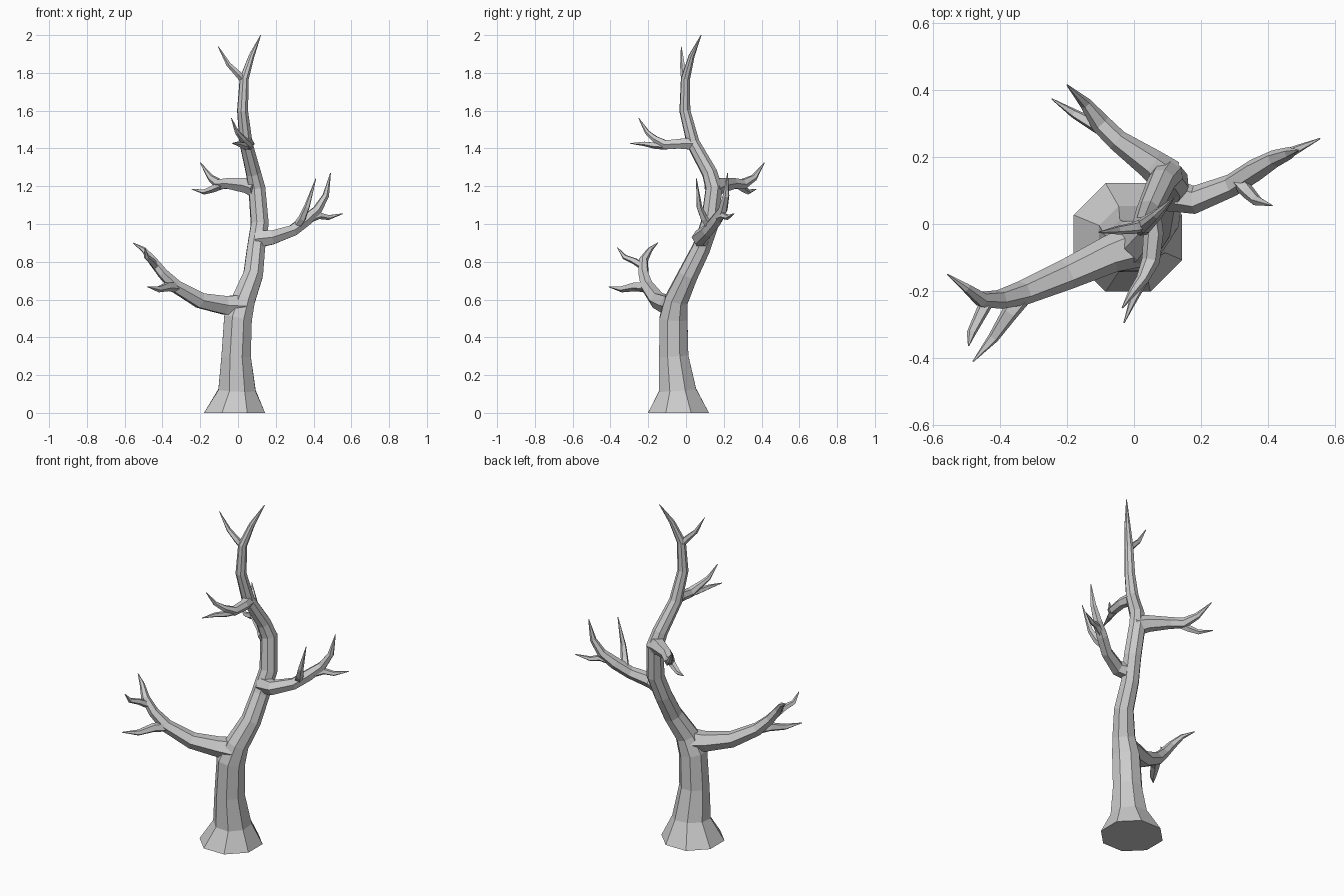
import bpy, bmesh
from math import pi, cos, sin
from mathutils import Vector


def limb(name, sides, pts, flat_start=False):
    """Low-poly tapered tube through (x, y, z, radius) points."""
    bm = bmesh.new()
    pos = [Vector(p[:3]) for p in pts]
    n = len(pos)
    rings, u, prev = [], None, None
    for i, p in enumerate(pos):
        a = (p - pos[i - 1]).normalized() if i else Vector()
        b = (pos[i + 1] - p).normalized() if i < n - 1 else Vector()
        t = (a + b).normalized()
        if flat_start and i == 0:
            t = Vector((0, 0, 1))
        if u is None:
            ref = Vector((1, 0, 0)) if abs(t.z) > 0.8 else Vector((0, 0, 1))
            u = (ref - t * ref.dot(t)).normalized()
        else:
            u = prev.rotation_difference(t) @ u
        prev = t
        v = t.cross(u)
        ring = []
        for k in range(sides):
            ang = 2 * pi * (k + 0.5) / sides
            ring.append(bm.verts.new(p + (u * cos(ang) + v * sin(ang)) * pts[i][3]))
        rings.append(ring)
    for r0, r1 in zip(rings, rings[1:]):
        for k in range(sides):
            j = (k + 1) % sides
            bm.faces.new((r0[k], r0[j], r1[j], r1[k]))
    bm.faces.new(rings[0][::-1])
    bm.faces.new(rings[-1])
    bmesh.ops.recalc_face_normals(bm, faces=bm.faces)
    me = bpy.data.meshes.new(name)
    bm.to_mesh(me)
    bm.free()
    ob = bpy.data.objects.new(name, me)
    bpy.context.collection.objects.link(ob)
    return ob


# Trunk with flared foot, ending in the tall top spike
limb("trunk", 8, [
    (-0.018, -0.04, 0, 0.175), (-0.005, -0.045, 0.12, 0.107),
    (-0.01, -0.065, 0.30, 0.084), (0.0, -0.066, 0.50, 0.080),
    (0.03, -0.05, 0.60, 0.066), (0.08, 0.01, 0.73, 0.056),
    (0.095, 0.08, 0.87, 0.051), (0.115, 0.125, 1.0, 0.050),
    (0.10, 0.148, 1.19, 0.047), (0.082, 0.125, 1.27, 0.042),
    (0.042, 0.037, 1.43, 0.036), (0.024, -0.006, 1.60, 0.030),
    (0.033, -0.003, 1.77, 0.025), (0.072, 0.03, 1.89, 0.016),
    (0.12, 0.08, 2.0, 0.002)], True)
limb("top_twig", 5, [
    (0.035, 0.0, 1.755, 0.020), (0.0, -0.012, 1.795, 0.018),
    (-0.05, -0.018, 1.845, 0.013), (-0.105, -0.025, 1.94, 0.002)])

# Low left branch and its twigs
limb("left_branch", 6, [
    (0.02, -0.06, 0.565, 0.068), (-0.07, -0.09, 0.57, 0.056),
    (-0.20, -0.15, 0.595, 0.046), (-0.33, -0.205, 0.67, 0.037),
    (-0.40, -0.225, 0.74, 0.029), (-0.455, -0.225, 0.81, 0.024),
    (-0.50, -0.19, 0.865, 0.014), (-0.556, -0.15, 0.9, 0.002)])
limb("left_lower_twig", 5, [
    (-0.32, -0.20, 0.665, 0.030), (-0.37, -0.265, 0.67, 0.026),
    (-0.42, -0.34, 0.655, 0.017), (-0.48, -0.41, 0.668, 0.002)])
limb("left_upper_twig", 5, [
    (-0.435, -0.225, 0.775, 0.022), (-0.46, -0.275, 0.805, 0.018),
    (-0.485, -0.325, 0.825, 0.014), (-0.493, -0.363, 0.875, 0.002)])

# Right branch and its twigs
limb("right_branch", 6, [
    (0.10, 0.09, 0.92, 0.052), (0.18, 0.072, 0.928, 0.042),
    (0.29, 0.115, 0.965, 0.034), (0.36, 0.16, 1.02, 0.034),
    (0.42, 0.195, 1.075, 0.026), (0.465, 0.212, 1.15, 0.018),
    (0.49, 0.22, 1.27, 0.002)])
limb("right_outer_twig", 5, [
    (0.38, 0.17, 1.03, 0.024), (0.43, 0.197, 1.045, 0.019),
    (0.48, 0.22, 1.035, 0.014), (0.555, 0.255, 1.055, 0.002)])
limb("right_inner_twig", 5, [
    (0.31, 0.13, 0.985, 0.024), (0.34, 0.095, 1.03, 0.021),
    (0.365, 0.07, 1.09, 0.016), (0.412, 0.055, 1.24, 0.002)])

# Rear branch and its twigs
limb("rear_branch", 6, [
    (0.10, 0.14, 1.19, 0.056), (0.05, 0.18, 1.205, 0.046),
    (-0.05, 0.25, 1.215, 0.032), (-0.10, 0.30, 1.21, 0.030),
    (-0.145, 0.36, 1.245, 0.018), (-0.20, 0.415, 1.325, 0.002)])
limb("rear_lower_twig", 5, [
    (-0.08, 0.275, 1.21, 0.024), (-0.135, 0.305, 1.185, 0.019),
    (-0.18, 0.33, 1.17, 0.014), (-0.245, 0.373, 1.185, 0.002)])

# Front branch and its twigs
limb("front_branch", 6, [
    (0.045, 0.03, 1.425, 0.036), (0.058, -0.03, 1.425, 0.030),
    (0.05, -0.11, 1.42, 0.027), (0.025, -0.165, 1.45, 0.019),
    (-0.005, -0.205, 1.485, 0.013), (-0.035, -0.25, 1.56, 0.002)])
limb("front_lower_twig", 5, [
    (0.05, -0.10, 1.415, 0.022), (0.03, -0.16, 1.415, 0.018),
    (0.0, -0.22, 1.425, 0.013), (-0.03, -0.295, 1.427, 0.002)])
